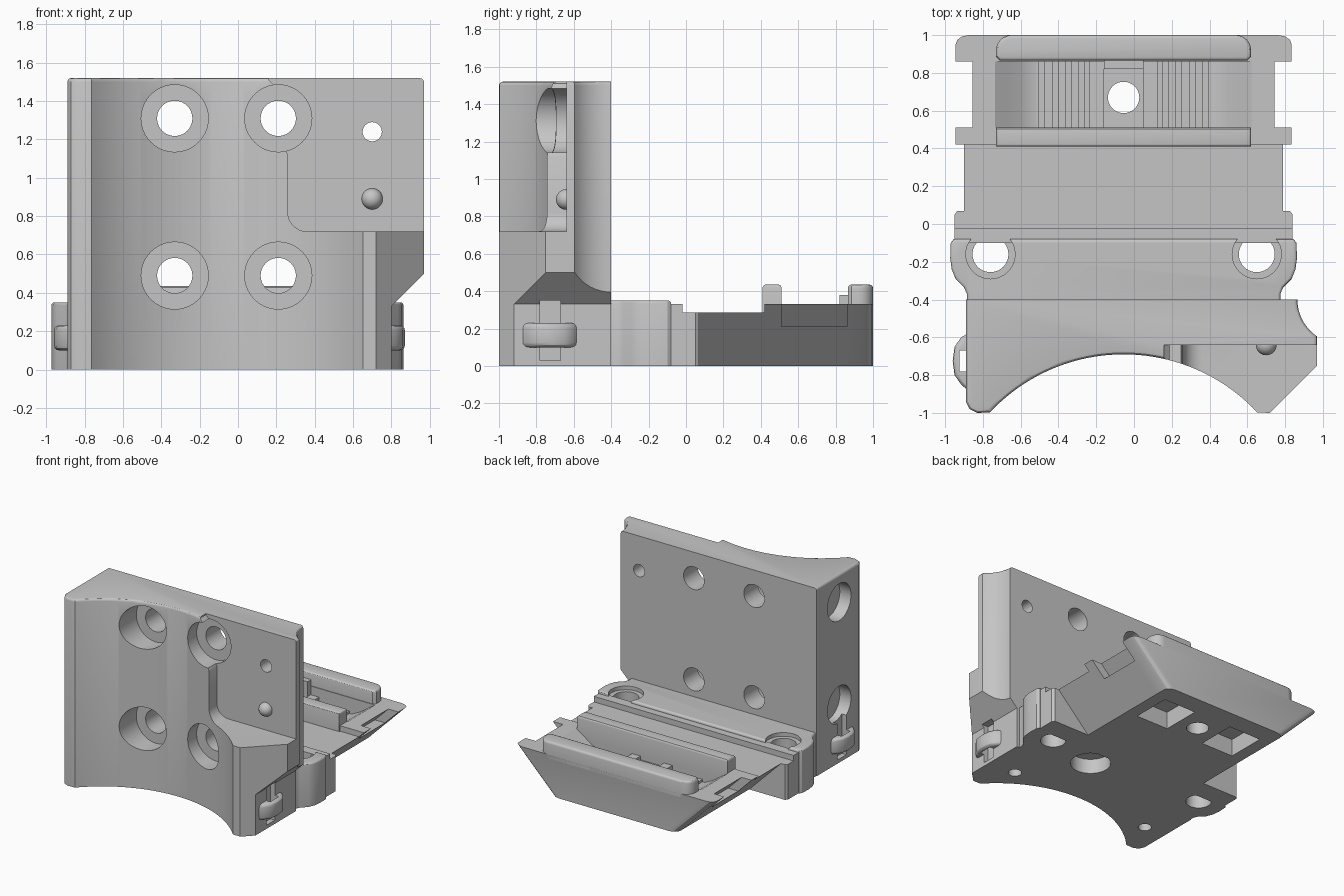
import bpy, bmesh, math
from mathutils import Vector

if "Cube" in bpy.data.objects:
    bpy.data.objects.remove(bpy.data.objects["Cube"])

CX = -0.055  # symmetry line of the bracket

grey = bpy.data.materials.new("plain grey")
grey.use_nodes = True
colour = (0.56, 0.56, 0.56, 1)
grey.diffuse_color = colour
grey.node_tree.nodes["Principled BSDF"].inputs["Base Color"].default_value = colour


def prism(name, pts, lo, hi, axis="z", bevel=0.0, pick=None):
    """Extrude a 2D outline along an axis, optionally bevelling picked edges."""
    place = {"z": lambda u, v, w: (u, v, w),
             "y": lambda u, v, w: (u, w, v),
             "x": lambda u, v, w: (w, u, v)}[axis]
    bm = bmesh.new()
    a = [bm.verts.new(place(u, v, lo)) for u, v in pts]
    b = [bm.verts.new(place(u, v, hi)) for u, v in pts]
    bm.faces.new(a)
    bm.faces.new(b)
    n = len(pts)
    for i in range(n):
        j = (i + 1) % n
        bm.faces.new((a[i], a[j], b[j], b[i]))
    bmesh.ops.recalc_face_normals(bm, faces=bm.faces)
    if bevel:
        edges = [e for e in bm.edges if pick(e.verts[0].co, e.verts[1].co)]
        bmesh.ops.bevel(bm, geom=edges, offset=bevel, segments=3,
                        profile=0.5, affect="EDGES")
    mesh = bpy.data.meshes.new(name)
    bm.to_mesh(mesh)
    bm.free()
    mesh.materials.append(grey)
    ob = bpy.data.objects.new(name, mesh)
    bpy.context.scene.collection.objects.link(ob)
    return ob


def circle(u, v, r, n=40):
    return [(u + r * math.cos(2 * math.pi * i / n),
             v + r * math.sin(2 * math.pi * i / n)) for i in range(n)]


def arc(u, v, r, start, end, n):
    angles = [math.radians(start + (end - start) * i / n) for i in range(n + 1)]
    return [(u + r * math.cos(t), v + r * math.sin(t)) for t in angles]


def rect(u0, u1, v0, v1):
    return [(u0, v0), (u1, v0), (u1, v1), (u0, v1)]


def mirrored(half):
    """Close an outline given as (distance from the symmetry line, v)."""
    return [(CX + u, v) for u, v in half] + [(CX - u, v) for u, v in reversed(half)]


def cut(target, *cutters):
    for c in cutters:
        m = target.modifiers.new("cut", "BOOLEAN")
        m.operation, m.solver, m.object = "DIFFERENCE", "EXACT", c
        bpy.context.view_layer.objects.active = target
        bpy.ops.object.modifier_apply(modifier=m.name)
        bpy.data.objects.remove(c)


def level(z):
    return lambda p, q: abs(p.z - z) < 1e-4 and abs(q.z - z) < 1e-4


# Upright wall with a concave cylindrical front
TOP = 1.52
outline = arc(CX, -1.658, 0.968, 137, 43, 40)
outline += [(0.72, -1), (0.97, -0.75), (0.97, -0.61)]
outline += arc(1.1, -0.4, 0.235, 236, 180, 8)
outline += [(-0.89, -0.4), (-0.89, -0.94), (-0.87, -0.98), (-0.83, -1)]
wall = prism("wall", outline, 0, TOP, "z", 0.02,
             lambda p, q: level(TOP)(p, q) and min(p.y, q.y) < -0.41)

# Stepped pocket and the sloping undercut on one side
pocket = [(0.16, 1.7), (0.16, 1.51), (0.2, 1.47), (0.21, 1.15), (0.25, 1.14), (0.26, 1.12)]
pocket += arc(0.36, 0.82, 0.1, 180, 270, 8) + [(1.2, 0.72), (1.2, 1.7)]
cut(wall, prism("pocket", pocket, -1.3, -0.64, "y"),
    prism("undercut", [(0.8, -0.1), (1.3, -0.1), (1.3, 0.83), (0.8, 0.33)], -1.3, 0, "y"))

# Counterbored screw holes, small peg hole
for x in (-0.33, 0.21):
    for z in (0.49, 1.31):
        cut(wall, prism("bore", circle(x, z, 0.175), -1.3, -0.58, "y"),
            prism("drill", circle(x, z, 0.092), -1.3, 0, "y"))
cut(wall, prism("peg_drill", circle(0.7, 1.24, 0.05), -1.3, 0, "y"))

# Round recesses in the side face and pilot holes underneath
for z in (0.47, 1.3):
    cut(wall, prism("side_recess", circle(-0.69, z, 0.15), -1.2, -0.79, "x"))
for x in (-0.7, 0.56):
    cut(wall, prism("pilot", circle(x, -0.71, 0.05), -0.1, 0.12))

# Tie loops: a bowed bar bridging a groove on each side
for name, edge, s in (("right_tie_loop", -0.89, -1), ("left_tie_loop", 0.8, 1)):
    cut(wall, prism("groove", rect(edge - 0.04, edge + 0.04, -0.78, -0.67), 0.03, 0.35))
    bow = [(edge - s * 0.01, -0.58), (edge + s * 0.025, -0.6), (edge + s * 0.06, -0.65),
           (edge + s * 0.07, -0.725), (edge + s * 0.06, -0.8), (edge + s * 0.025, -0.85),
           (edge - s * 0.01, -0.88)]
    bar = prism(name, bow, 0.1, 0.23, "z", 0.025,
                lambda p, q: abs(p.z - q.z) < 1e-4 and max(abs(p.x - CX), abs(q.x - CX)) > 0.85)
    cut(bar, prism("slot", rect(edge - 0.04, edge + s * 0.035 if s > 0 else edge + 0.04,
                                -0.78, -0.67) if s > 0 else
                   rect(edge - 0.035, edge + 0.04, -0.78, -0.67), 0, 0.4))

# Round detent on the pocket face
bpy.ops.mesh.primitive_uv_sphere_add(segments=32, ring_count=16, radius=0.055,
                                     location=(0.7, -0.64, 0.89))
detent = bpy.context.object
detent.name = "detent"
detent.data.materials.append(grey)

# Foot block with rounded ears and two mounting holes
ears = [(0.83, -0.45), (0.83, -0.37), (0.845, -0.335), (0.89, -0.29), (0.91, -0.24),
        (0.918, -0.18), (0.915, -0.1), (0.9, -0.08)]
ear_block = prism("ear_block", mirrored(ears), 0, 0.35, "z", 0.015, level(0.35))
for x in (-0.76, 0.65):
    cut(ear_block, prism("sink", circle(x, -0.16, 0.13), 0.32, 0.5),
        prism("drill", circle(x, -0.16, 0.095), -0.1, 0.5))
cut(ear_block, prism("floor_recess", circle(0.22, -0.24, 0.15), -0.1, 0.12))
prism("step_block", mirrored([(0.895, -0.1), (0.895, -0.02)]), 0, 0.33)
prism("heel_block", mirrored([(0.895, -0.03), (0.895, 0.05), (0.88, 0.07)]), 0, 0.285)

# Dovetail foot: sloping flanks at 45 degrees
def dovetail(h):
    return mirrored([(0.56, 0), (0.56 + h, h)])

prism("foot_plate", dovetail(0.285), 0, 0.42, "y")
prism("front_flange", dovetail(0.33), 0.42, 0.51, "y")
prism("rear_flange", dovetail(0.33), 0.86, 1, "y", 0.05,
      lambda p, q: p.y > 0.99 and q.y > 0.99 and abs(p.z - q.z) > 0.1)

# Channel between the flanges: scooped ends and toothed floor
half = [(0.56, 0), (0.77, 0.21), (0.68, 0.21), (0.8, 0.33), (0.68, 0.33),
        (0.62, 0.29), (0.55, 0.24), (0.47, 0.2)]
for i in range(4):
    u = 0.45 - i * 0.07
    half += [(u, 0.2), (u, 0.22), (u - 0.035, 0.22), (u - 0.035, 0.2)]
half += [(0.18, 0.2), (0.18, 0.26), (0.105, 0.26), (0.105, 0.23)]
channel = prism("channel", mirrored(half), 0.5, 0.87, "y")
cut(channel, prism("centre_drill", circle(CX, 0.67, 0.083), -0.1, 0.5))
for s in (-1, 1):
    x = CX + s * 0.315
    cut(channel, prism("underside_pocket", rect(x - 0.145, x + 0.145, 0.52, 0.84), -0.1, 0.14))
prism("centre_stop", rect(CX - 0.105, CX + 0.105, 0.82, 0.87), 0.2, 0.38)

# Raised ridges on the flanges
prism("front_ridge", mirrored([(0.675, 0.41), (0.675, 0.51)]), 0.27, 0.435, "z", 0.015, level(0.435))
corner = arc(0.595, 0.92, 0.08, 0, 90, 6)
prism("rear_ridge", mirrored([(0.655, 0.865), (0.675, 0.885)] + corner), 0.3, 0.435,
      "z", 0.018, level(0.435))

# Smooth the round surfaces, keep the edges sharp
for ob in bpy.context.scene.objects:
    if ob.type == "MESH":
        bpy.ops.object.select_all(action="DESELECT")
        ob.select_set(True)
        bpy.context.view_layer.objects.active = ob
        bpy.ops.object.shade_smooth_by_angle(angle=math.radians(30))
